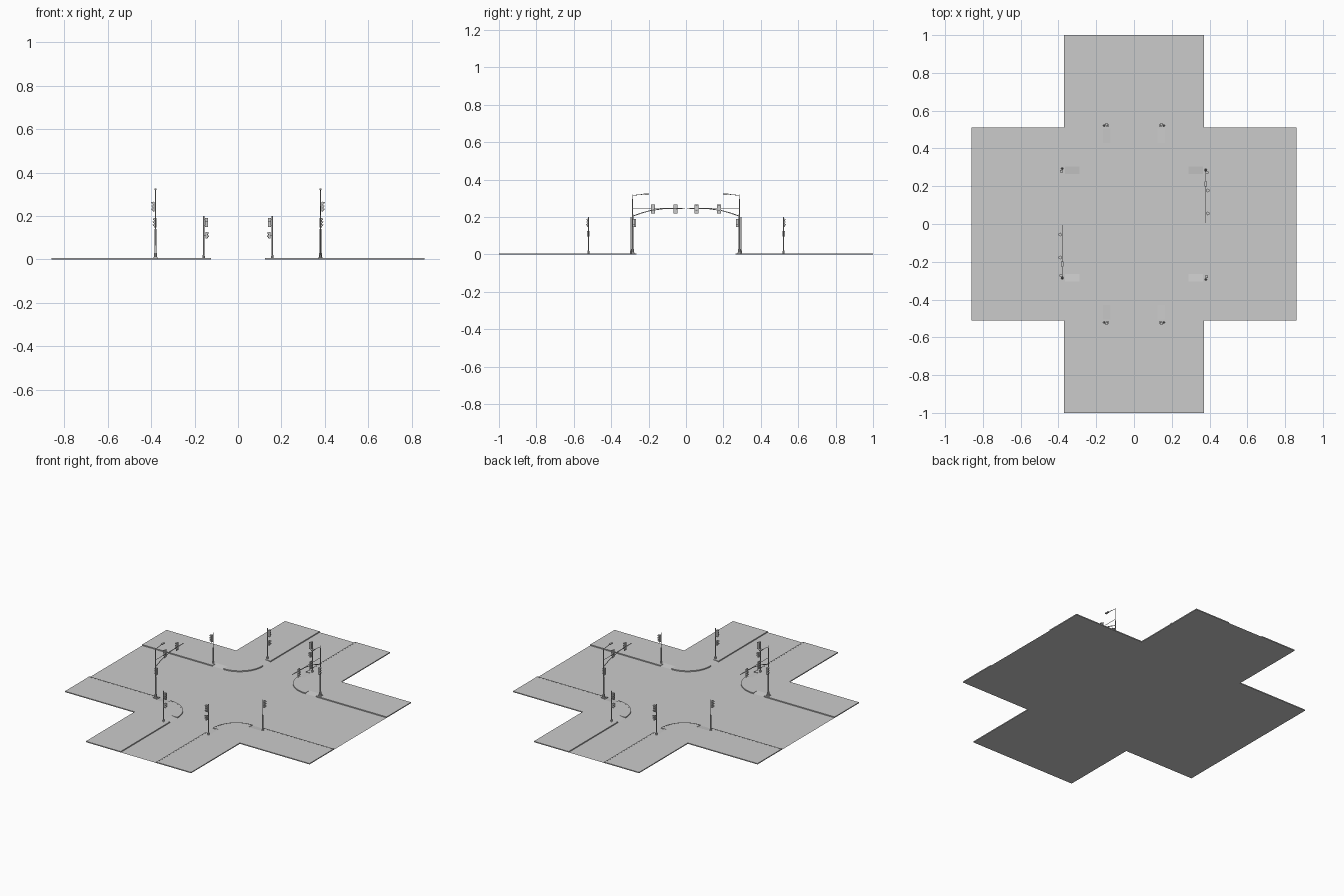
import bpy, bmesh, math
from mathutils import Matrix, Vector

if "Cube" in bpy.data.objects:
    bpy.data.objects.remove(bpy.data.objects["Cube"])

H = 0.006                    # sidewalk height
QUADS = [(1, 1), (-1, 1), (-1, -1), (1, -1)]


class Part:
    """Collects primitives into one named mesh object."""
    def __init__(self):
        self.bm = bmesh.new()

    def face(self, pts):
        self.bm.faces.new([self.bm.verts.new(p) for p in pts])

    def box(self, c, size, ang=0):
        m = Matrix.Translation(c) @ Matrix.Rotation(ang, 4, 'Z') @ Matrix.Diagonal((*size, 1))
        bmesh.ops.create_cube(self.bm, size=1, matrix=m)

    def cyl(self, a, b, r1, r2=None, n=10):
        a, b = Vector(a), Vector(b)
        q = (b - a).to_track_quat('Z', 'Y').to_matrix().to_4x4()
        bmesh.ops.create_cone(self.bm, cap_ends=True, segments=n, radius1=r1,
                              radius2=r1 if r2 is None else r2, depth=(b - a).length,
                              matrix=Matrix.Translation((a + b) / 2) @ q)

    def prism(self, pts, z0, z1):
        self.face([(x, y, z1) for x, y in pts])
        for (x, y), (u, v) in zip(pts, pts[1:] + pts[:1]):
            self.face([(x, y, z0), (u, v, z0), (u, v, z1), (x, y, z1)])

    def signal(self, c, d, lights=3, plate=False):
        # housing, optional backplate, and hooded lenses facing direction d
        c, d = Vector(c), Vector((*d, 0))
        ang, h = math.atan2(d.y, d.x), 0.0145 * lights
        self.box(c, (0.008, 0.014, h), ang)
        if plate:
            self.box(c, (0.0015, 0.021, h + 0.006), ang)
        for i in range(lights):
            p = c + Vector((0, 0, (i - (lights - 1) / 2) * 0.0145))
            self.cyl(p + d * 0.004, p + d * 0.006, 0.0055)
            self.box(p + d * 0.008 + Vector((0, 0, 0.0058)), (0.009, 0.010, 0.001), ang)
            for s in (-1, 1):
                side = Vector((-d.y, d.x, 0)) * 0.0053 * s
                self.box(p + d * 0.007 + side + Vector((0, 0, 0.003)), (0.007, 0.001, 0.006), ang)

    def finish(self, name, smooth=False):
        bmesh.ops.remove_doubles(self.bm, verts=self.bm.verts, dist=1e-6)
        me = bpy.data.meshes.new(name)
        self.bm.to_mesh(me)
        self.bm.free()
        ob = bpy.data.objects.new(name, me)
        bpy.context.collection.objects.link(ob)
        if smooth:
            bpy.context.view_layer.objects.active = ob
            ob.select_set(True)
            bpy.ops.object.shade_smooth_by_angle(angle=math.radians(40))
            ob.select_set(False)
        return ob


def quad(pts, sx, sy):
    """Mirror a counter-clockwise outline into a quadrant, keeping its winding."""
    out = [(p[0] * sx, p[1] * sy, *p[2:]) for p in pts]
    return out if sx * sy > 0 else out[::-1]


# Road: one cross-shaped sheet
road = Part()
q = [(0.86, 0.51), (0.37, 0.51), (0.37, 1)]
road.face([(x, y, 0) for sx, sy in QUADS for x, y in quad(q, sx, sy)])
road.finish("road")

# Sidewalk corners with rounded kerbs and dropped ramps
arc = [(0.285 - 0.16 * math.cos(t), 0.425 - 0.16 * math.sin(t))
       for t in [math.pi / 2 * i / 12 for i in range(13)]]
runs = [[(0.125, 1), (0.125, 0.505)],
        [(0.125, 0.43)] + arc + [(0.288, 0.265)],
        [(0.365, 0.265), (0.86, 0.265)]]
outline = (runs[0] + [(0.165, 0.505), (0.165, 0.43)] + runs[1]
           + [(0.288, 0.305), (0.365, 0.305)] + runs[2]
           + [(0.86, 0.51), (0.37, 0.51), (0.37, 1)])
for k, (sx, sy) in enumerate(QUADS):
    walk = Part()
    walk.prism(quad(outline, sx, sy), 0, H)
    walk.finish(f"sidewalk_{k}")
    ramps = Part()
    for r in ([(0.125, 0.43, 0.001), (0.165, 0.43, H), (0.165, 0.505, H), (0.125, 0.505, 0.001)],
              [(0.288, 0.265, 0.001), (0.365, 0.265, 0.001), (0.365, 0.305, H), (0.288, 0.305, H)]):
        ramps.face(quad(r, sx, sy))
    ramps.finish(f"kerb_ramps_{k}")
    kerb = Part()
    for run in runs:
        inner = []
        for i, p in enumerate(run):
            a, b = Vector(run[max(i - 1, 0)]), Vector(run[min(i + 1, len(run) - 1)])
            t = (b - a).normalized()
            inner.append((p[0] - t.y * 0.007, p[1] + t.x * 0.007))
        kerb.prism(quad(run + inner[::-1], sx, sy), 0, H + 0.0006)
    kerb.finish(f"kerb_{k}")

# Painted markings: crosswalk bars, stop lines, lane dashes
marks = Part()


def mark(x, y, w, d):
    marks.face([(x + a * w / 2, y + b * d / 2, 0.0005)
                for a, b in ((-1, -1), (1, -1), (1, 1), (-1, 1))])


for s in (-1, 1):
    for i in range(13):
        mark(s * 0.326, -0.234 + i * 0.039, 0.06, 0.015)
    for i in range(6):
        mark(-0.0975 + i * 0.039, s * 0.468, 0.015, 0.06)
    mark(s * 0.39, s * 0.132, 0.012, 0.24)
    mark(-s * 0.062, s * 0.53, 0.11, 0.012)
    for o in (-0.004, 0.004):
        mark(s * 0.63, o, 0.46, 0.003)
        mark(o, s * 0.77, 0.003, 0.46)
    for y in (-0.13, 0.13):
        for i in range(5):
            mark(s * (0.45 + i * 0.09), y, 0.04, 0.004)
marks.finish("road_markings")

for s, tag in ((1, "east"), (-1, "west")):
    # Mast pole with curved signal arm, tie rod and street light
    X, Y = 0.38 * s, 0.285 * s
    m = Part()
    m.box((X, Y, H + 0.002), (0.02, 0.02, 0.004))
    m.cyl((X, Y, H), (X, Y, 0.03), 0.008, 0.0065, 8)
    m.cyl((X, Y, 0.03), (X, Y, 0.14), 0.005, 0.0042)
    m.cyl((X, Y, 0.14), (X, Y, 0.322), 0.0035, 0.0022)
    path = [(0.285, 0.205), (0.24, 0.221), (0.19, 0.235), (0.12, 0.245), (0.005, 0.247)]
    for (a, z), (b, w) in zip(path, path[1:]):
        m.cyl((X, a * s, z), (X, b * s, w), 0.0024, 0.0022, 8)
    m.cyl((X, Y, 0.247), (X, 0.12 * s, 0.247), 0.0013, n=6)
    m.cyl((X, Y, 0.316), (X, 0.225 * s, 0.322), 0.0016, n=6)
    m.finish(f"mast_pole_{tag}", True)
    lamp = Part()
    lamp.box((X, 0.212 * s, 0.323), (0.011, 0.028, 0.005))
    lamp.box((X, 0.209 * s, 0.3198), (0.008, 0.018, 0.002))
    lamp.finish(f"street_lamp_{tag}")
    sig = Part()
    for y in (0.177, 0.056):
        sig.signal((X + 0.008 * s, y * s, 0.243), (s, 0), plate=True)
    sig.signal((X + 0.002 * s, Y - 0.012 * s, 0.168), (s, 0))
    sig.finish(f"mast_signals_{tag}")

    # Opposite side pole with a single signal
    Y = -0.294 * s
    p = Part()
    p.cyl((X, Y, H), (X, Y, 0.02), 0.006, 0.0045, 8)
    p.cyl((X, Y, 0.02), (X, Y, 0.2), 0.0032, 0.0028)
    for z in (0.155, 0.182):
        p.cyl((X, Y, z), (X, Y + 0.012 * s, z), 0.001, n=6)
    p.finish(f"side_pole_{tag}", True)
    sig = Part()
    sig.signal((X, Y + 0.015 * s, 0.168), (s, 0))
    sig.finish(f"side_signal_{tag}")

# Four corner poles with a traffic signal and a pedestrian signal
for k, (sx, sy) in enumerate(QUADS):
    X, Y = 0.158 * sx, 0.522 * sy
    p = Part()
    p.cyl((X, Y, H), (X, Y, 0.02), 0.006, 0.0045, 8)
    p.cyl((X, Y, 0.02), (X, Y, 0.2), 0.0032, 0.0028)
    for z in (0.112, 0.155, 0.185):
        p.cyl((X, Y, z), (X - 0.01 * sx, Y, z), 0.001, n=6)
    p.finish(f"corner_pole_{k}", True)
    sig = Part()
    sig.signal((X - 0.013 * sx, Y, 0.17), (0, sy))
    sig.signal((X - 0.013 * sx, Y, 0.111), (-sx, 0), lights=2)
    sig.finish(f"corner_signals_{k}")
